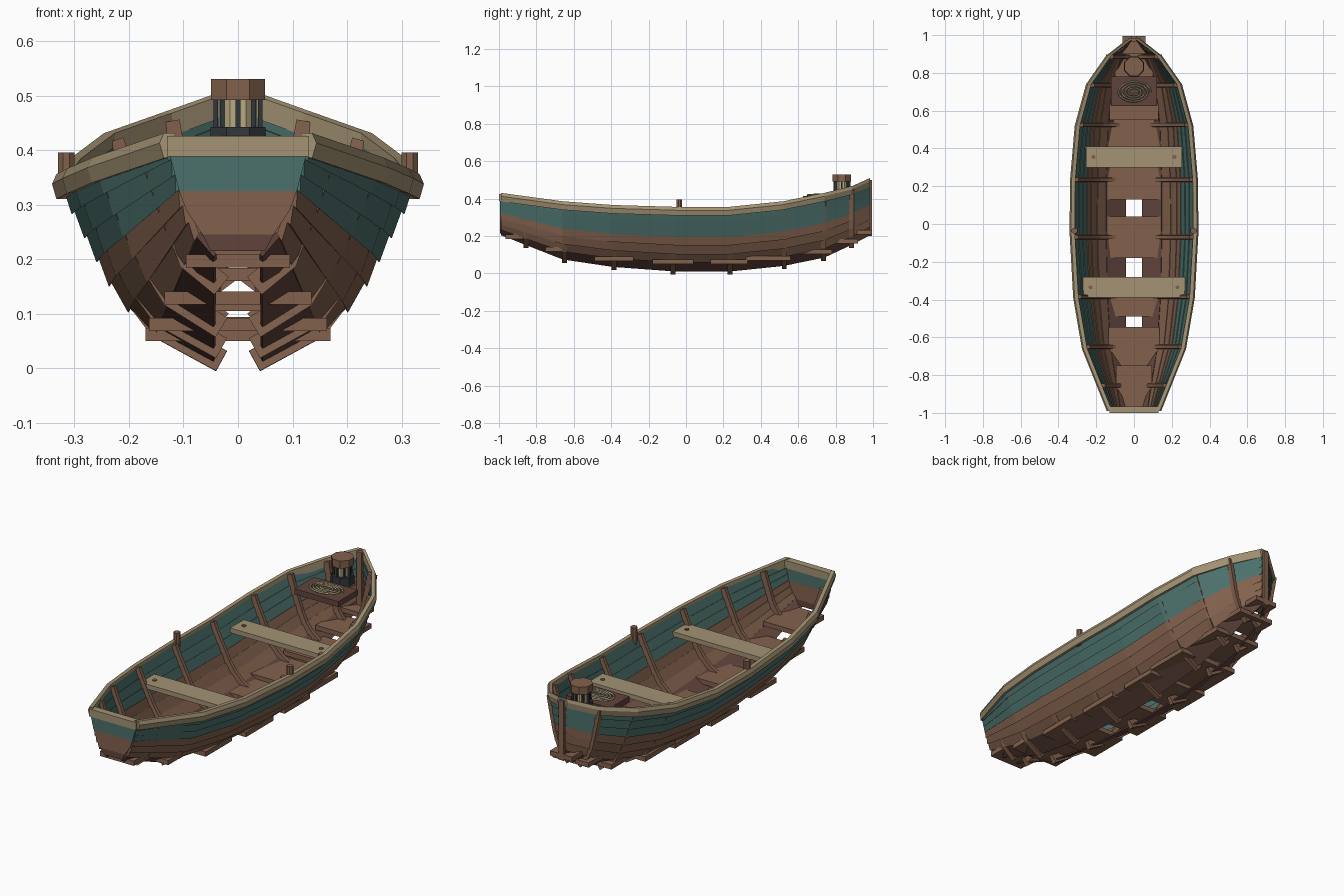
import bpy, bmesh, math
from mathutils import Vector

cube = bpy.data.objects.get("Cube")
if cube:
    bpy.data.objects.remove(cube)


def material(name, *srgb):
    col = [((c / 255 + 0.055) / 1.055) ** 2.4 for c in srgb] + [1]
    m = bpy.data.materials.new(name)
    m.use_nodes = True
    m.diffuse_color = col
    m.node_tree.nodes["Principled BSDF"].inputs["Base Color"].default_value = col
    return m


BROWN = material("brown wood", 130, 97, 77)
DARK = material("dark wood", 97, 68, 60)
TEAL = material("teal paint", 75, 112, 107)
TAN = material("pale wood", 164, 147, 116)
IRON = material("dark iron", 48, 54, 58)
ROPE = material("rope", 160, 150, 118)
GLASS = material("lamp glass", 185, 170, 130)

# Hull stations: y, rail half width, rail height, keel half gap, keel height
STATIONS = [
    (-0.99, 0.13, 0.425, 0.045, 0.205), (-0.66, 0.262, 0.38, 0.045, 0.075),
    (-0.39, 0.308, 0.36, 0.045, 0.035), (-0.05, 0.327, 0.35, 0.045, 0.01),
    (0.23, 0.325, 0.35, 0.045, 0.01), (0.52, 0.3, 0.38, 0.045, 0.04),
    (0.74, 0.24, 0.425, 0.045, 0.085), (0.89, 0.135, 0.462, 0.035, 0.155),
    (0.985, 0.014, 0.505, 0.014, 0.205)]
# Section shape: fraction of width, fraction of height
SHAPE = [(0, 0), (0.38, 0.17), (0.55, 0.3), (0.67, 0.44),
         (0.75, 0.57), (0.83, 0.7), (0.91, 0.83), (1, 1)]


def station(y):
    for a, b in zip(STATIONS, STATIONS[1:]):
        if y <= b[0]:
            t = (y - a[0]) / (b[0] - a[0])
            return [p + (q - p) * t for p, q in zip(a, b)]
    return list(STATIONS[-1])


def hull_point(st, j):
    y, w, top, gap, low = st
    u, v = SHAPE[j]
    return Vector((gap + (w - gap) * u, y, low + (top - low) * v))


def make(name, bm, mat):
    bmesh.ops.recalc_face_normals(bm, faces=bm.faces)
    mesh = bpy.data.meshes.new(name)
    bm.to_mesh(mesh)
    bm.free()
    mesh.materials.append(mat)
    ob = bpy.data.objects.new(name, mesh)
    bpy.context.collection.objects.link(ob)
    return ob


def mirrored(ob):
    mod = ob.modifiers.new("Mirror", 'MIRROR')
    mod.use_mirror_merge = False
    return ob


def loft(name, rings, mat):
    """Skin a row of equal closed rings and cap both ends."""
    bm = bmesh.new()
    vs = [[bm.verts.new(p) for p in r] for r in rings]
    n = len(vs[0])
    for a, b in zip(vs, vs[1:]):
        for i in range(n):
            k = (i + 1) % n
            bm.faces.new((a[i], a[k], b[k], b[i]))
    bm.faces.new(vs[0])
    bm.faces.new(vs[-1])
    return make(name, bm, mat)


def box(name, x0, x1, y0, y1, z0, z1, mat):
    return loft(name, [[(x0, y, z0), (x1, y, z0), (x1, y, z1), (x0, y, z1)]
                       for y in (y0, y1)], mat)


def prism(name, x, y, z0, z1, r0, r1, sides, mat):
    def ring(r, z):
        return [(x + r * math.cos(math.tau * (i + 0.5) / sides),
                 y + r * math.sin(math.tau * (i + 0.5) / sides), z) for i in range(sides)]
    return loft(name, [ring(r0, z0), ring(r1, z1)], mat)


# Overlapping strakes: each lower edge stands proud of the one below
STRAKE_MATS = [DARK, BROWN, BROWN, BROWN, TEAL, TEAL, TEAL]
for j, mat in enumerate(STRAKE_MATS):
    rings = []
    for st in STATIONS:
        a, b = hull_point(st, j), hull_point(st, j + 1)
        d = (b - a).normalized()
        out = Vector((d.z, 0, -d.x))
        lip = 0.007 if j else 0.0
        rings.append([a + out * lip - d * lip, b, b - out * 0.011, a - out * 0.007])
    mirrored(loft("strake_%d" % (j + 1), rings, mat))

# Gunwale rail
rings = []
for y, w, top, gap, low in STATIONS:
    rings.append([(w + 0.006, y, top - 0.04), (w + 0.014, y, top - 0.012),
                  (w + 0.006, y, top + 0.006), (max(w - 0.014, 0), y, top + 0.006),
                  (max(w - 0.016, 0), y, top - 0.035)])
mirrored(loft("gunwale_rail", rings, TAN))

# Transom in painted bands, with a pale cap
stern = STATIONS[0]


def transom_band(name, levels, mat):
    loft(name, [[(s * x, y, z) for s, x, z in
                 [(-1, *p) for p in levels] + [(1, *p) for p in reversed(levels)]]
                for y in (-0.995, -0.97)], mat)


transom_band("transom_foot", [(0.05, 0.215), (0.065, 0.245)], DARK)
transom_band("transom_board", [(0.065, 0.245), (0.095, 0.29), (0.108, 0.325)], BROWN)
transom_band("transom_stripe", [(0.108, 0.325), (0.125, 0.39)], TEAL)
box("transom_cap", -0.13, 0.13, -1, -0.965, 0.388, 0.426, TAN)

# Stem post
box("stem_post", -0.014, 0.014, 0.965, 0.995, 0.2, 0.5, BROWN)

# Ribs follow the inside of the planking, with feet running through the bottom
for n, y in enumerate((-0.855, -0.65, -0.385, -0.07, 0.235, 0.525, 0.735, 0.885)):
    st = station(y)
    shift = 0.012 if y > 0.8 else 0.0
    rings = []
    for j in range(len(SHAPE)):
        p = hull_point(st, j)
        q = hull_point(st, min(j + 1, len(SHAPE) - 1))
        o = hull_point(st, max(j - 1, 0))
        d = (q - o).normalized()
        out = Vector((d.z, 0, -d.x))
        if j == 0:
            p = p - d * 0.012
        if j == len(SHAPE) - 1:
            p = p - d * 0.01
        outer = p + out * (0.012 if j < 2 else shift)
        inner = p - out * 0.03
        w = Vector((0, 0.013, 0))
        rings.append([outer - w, outer + w, inner + w * 0.7, inner - w * 0.7])
    mirrored(loft("rib_%d" % (n + 1), rings, BROWN))

# Floor boards: y start, y end, half width, underside height
BOARDS = [(-0.965, -0.75, 0.095, 0.185), (-0.75, -0.545, 0.135, 0.117),
          (-0.49, -0.28, 0.163, 0.068), (-0.18, 0.04, 0.17, 0.05),
          (0.13, 0.33, 0.17, 0.05), (0.32, 0.56, 0.165, 0.07),
          (0.55, 0.78, 0.13, 0.105), (0.76, 0.92, 0.1, 0.16), (0.9, 0.995, 0.062, 0.208)]
for n, (y0, y1, w, z) in enumerate(BOARDS):
    box("floor_board_%d" % (n + 1), -w, w, y0, y1, z, z + 0.024, BROWN)

# Thwarts with pegs
for name, y0, y1, w, z in (("stern", -0.39, -0.28, 0.27, 0.265),
                           ("bow", 0.3, 0.41, 0.255, 0.28)):
    box(name + "_thwart", -w, w, y0, y1, z, z + 0.024, TAN)
    mirrored(prism(name + "_thwart_peg", w - 0.04, (y0 + y1) / 2,
                   z + 0.01, z + 0.028, 0.011, 0.011, 8, BROWN))

# Thole pins on the rail
mirrored(prism("thole_pin", 0.315, -0.035, 0.31, 0.396, 0.016, 0.016, 8, BROWN))

# Bow locker top with a coiled rope
box("bow_platform", -0.122, 0.122, 0.625, 0.78, 0.385, 0.413, DARK)
curve = bpy.data.curves.new("rope_coil", 'CURVE')
curve.dimensions = '3D'
curve.bevel_depth = 0.005
curve.bevel_resolution = 0
spline = curve.splines.new('POLY')
STEPS, TURNS = 72, 4
spline.points.add(STEPS)
for i, p in enumerate(spline.points):
    t = i / STEPS
    a, r = math.tau * TURNS * t, 0.09 - 0.07 * t
    p.co = (r * math.cos(a), 0.698 + 0.65 * r * math.sin(a), 0.418 + 0.004 * t, 1)
curve.materials.append(ROPE)
bpy.context.collection.objects.link(bpy.data.objects.new("rope_coil", curve))

# Lantern at the bow
LY = 0.833
prism("lantern_base", 0, LY, 0.4, 0.442, 0.058, 0.054, 8, IRON)
prism("lantern_glass", 0, LY, 0.44, 0.494, 0.038, 0.038, 8, GLASS)
for i in range(8):
    a = math.tau * i / 8
    prism("lantern_bar_%d" % (i + 1), 0.041 * math.cos(a), LY + 0.041 * math.sin(a),
          0.44, 0.494, 0.006, 0.006, 4, IRON)
prism("lantern_cap", 0, LY, 0.492, 0.53, 0.054, 0.054, 8, BROWN)
